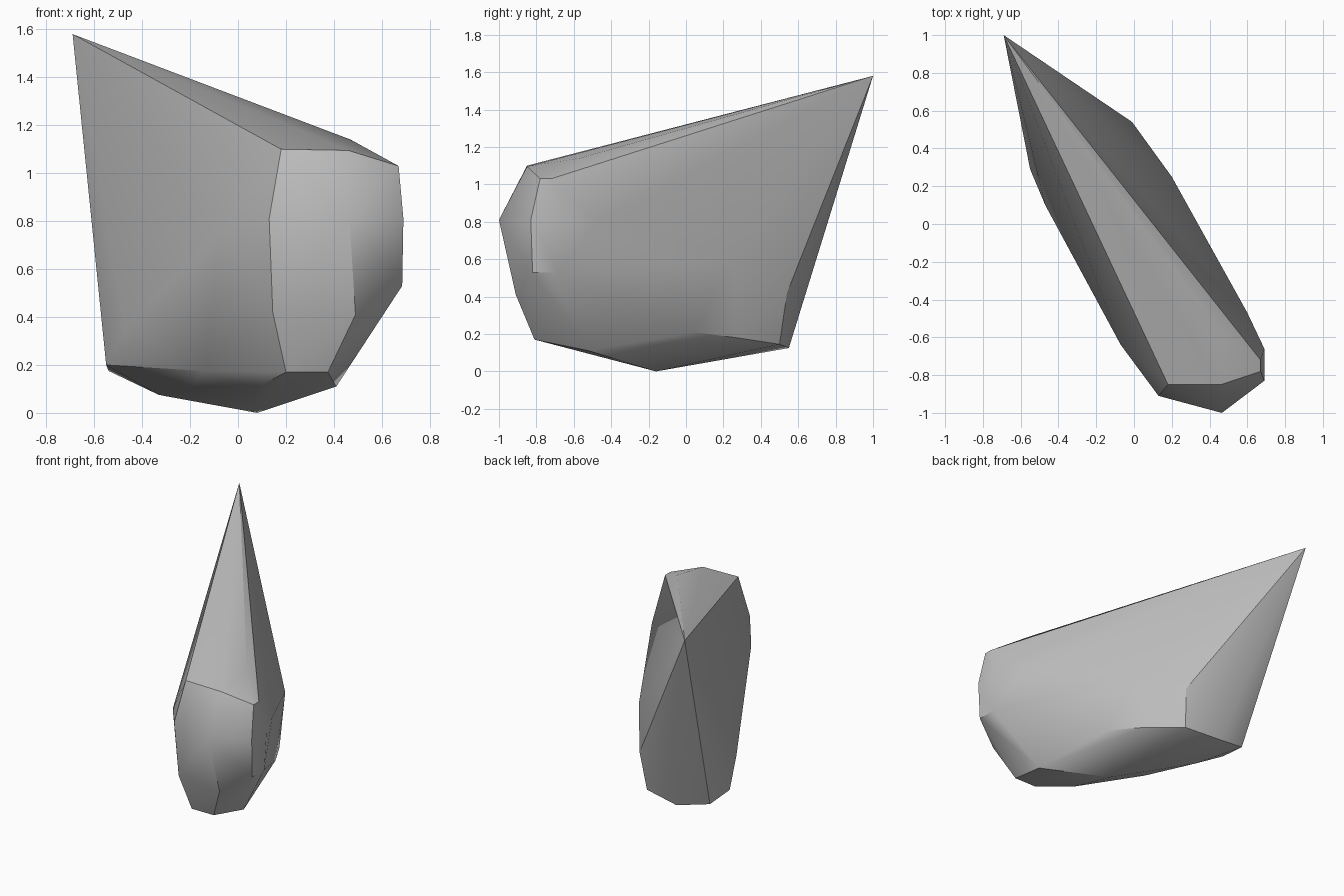
import bpy
import bmesh
import math

# Remove the default object only
default_cube = bpy.data.objects.get("Cube")
if default_cube:
    bpy.data.objects.remove(default_cube, do_unlink=True)


def make_material(name, colour):
    """Create one plain material with matching viewport and render colour."""
    material = bpy.data.materials.new(name)
    material.use_nodes = True
    material.diffuse_color = colour
    shader = material.node_tree.nodes["Principled BSDF"]
    shader.inputs["Base Color"].default_value = colour
    shader.inputs["Roughness"].default_value = 0.9
    return material


def make_chipped_stone(name, corner_groups, material):
    """Wrap a convex faceted skin around the corner points (in hundredths)."""
    mesh = bpy.data.meshes.new(name)
    stone = bpy.data.objects.new(name, mesh)
    bpy.context.collection.objects.link(stone)

    bm = bmesh.new()
    for corners in corner_groups.values():
        for corner in corners:
            bm.verts.new([value / 100 for value in corner])
    result = bmesh.ops.convex_hull(bm, input=bm.verts[:])
    leftover = set(result["geom_interior"]) | set(result["geom_unused"])
    loose = [item for item in leftover if isinstance(item, bmesh.types.BMVert)]
    bmesh.ops.delete(bm, geom=loose, context="VERTS")
    bmesh.ops.recalc_face_normals(bm, faces=bm.faces[:])
    bm.to_mesh(mesh)
    bm.free()
    mesh.materials.append(material)
    return stone


# Corner points of the stone, grouped by region
corner_groups = {
    "tip": [(-69, 100, 158)],
    "top_rim": [(18, -85, 110), (46, -85, 109.5), (67, -78, 103), (47, -57, 114)],
    "nose": [(46.5, -100, 81), (13, -91, 81), (14.5, -88, 42), (49, -91, 41),
             (69, -83, 81), (68.5, -82, 53)],
    "left_flank": [(-7, -64, 75), (-47, 10, 35), (-55, 29, 20)],
    "right_flank": [(67, -72, 103), (68.5, -68, 53), (69, -66, 81),
                    (60, -47, 80), (20, 25, 60), (-1, 54, 42)],
    "lower_rim": [(20, -81, 17), (37.5, -81, 17), (-14, -37, 17.5), (27, 4, 21),
                  (14, 27, 18), (-4, 50, 14.5), (-54, 50, 17.5)],
    "underside": [(41, -52, 11), (7, -54, 10), (8, -16, 0), (-20, -12, 10),
                  (-33, 26, 7.5), (-31, 55, 12.5)],
}

stone_grey = make_material("stone grey", (0.5, 0.5, 0.5, 1.0))
stone = make_chipped_stone("pointed_stone", corner_groups, stone_grey)

# Soft shading across shallow facets, crisp ridges elsewhere
bpy.ops.object.select_all(action="DESELECT")
stone.select_set(True)
bpy.context.view_layer.objects.active = stone
bpy.ops.object.shade_smooth_by_angle(angle=math.radians(30))
